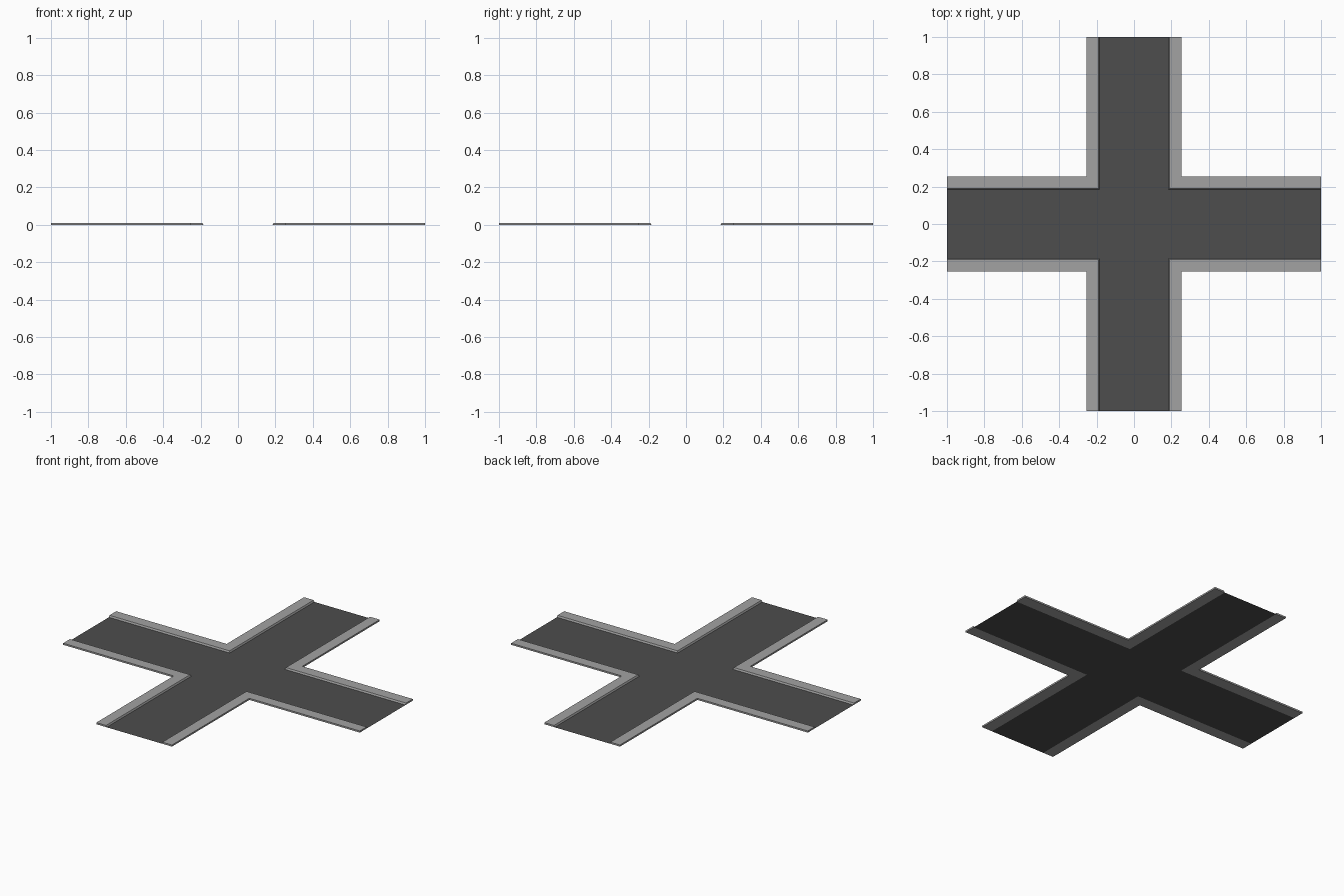
import bpy, bmesh
from math import pi
from mathutils import Matrix

if "Cube" in bpy.data.objects:
    bpy.data.objects.remove(bpy.data.objects["Cube"])

R = 0.185    # road half width
C = 0.19     # top of the curb
S = 0.255    # outer pavement edge
H = 0.01     # pavement height


def material(name, v):
    m = bpy.data.materials.new(name)
    m.diffuse_color = (v, v, v, 1)
    m.use_nodes = True
    m.node_tree.nodes["Principled BSDF"].inputs["Base Color"].default_value = m.diffuse_color
    return m


def make_object(name, bm, mat):
    bmesh.ops.recalc_face_normals(bm, faces=bm.faces)
    me = bpy.data.meshes.new(name)
    bm.to_mesh(me)
    bm.free()
    me.materials.append(mat)
    ob = bpy.data.objects.new(name, me)
    bpy.context.collection.objects.link(ob)
    return ob


asphalt = material("asphalt", 0.075)
concrete = material("concrete", 0.36)

# Flat road surface: centre square with four arms
bm = bmesh.new()
xs = [-1, -R, R, 1]
grid = {}
for i in range(3):
    for j in range(3):
        if i == 1 or j == 1:
            corners = [(i, j), (i + 1, j), (i + 1, j + 1), (i, j + 1)]
            for a, b in corners:
                if (a, b) not in grid:
                    grid[a, b] = bm.verts.new((xs[a], xs[b], 0))
            bm.faces.new([grid[c] for c in corners])
road = make_object("road", bm, asphalt)
for p in road.data.polygons:
    if p.normal.z < 0:
        p.flip()

# L-shaped raised pavement on each corner: curb profile swept along a mitred path
profile = [(R, 0), (C, H), (S, H), (S, 0)]
for k, name in enumerate(["back_right", "back_left", "front_left", "front_right"]):
    bm = bmesh.new()
    rings = [[bm.verts.new(co) for co in ring] for ring in (
        [(1, d, z) for d, z in profile],
        [(d, d, z) for d, z in profile],
        [(d, 1, z) for d, z in profile])]
    for r0, r1 in zip(rings, rings[1:]):
        for i in range(4):
            j = (i + 1) % 4
            bm.faces.new((r0[i], r0[j], r1[j], r1[i]))
    bm.faces.new(rings[0])
    bm.faces.new(rings[-1])
    bmesh.ops.rotate(bm, verts=bm.verts, matrix=Matrix.Rotation(k * pi / 2, 3, 'Z'))
    make_object("pavement_" + name, bm, concrete)
